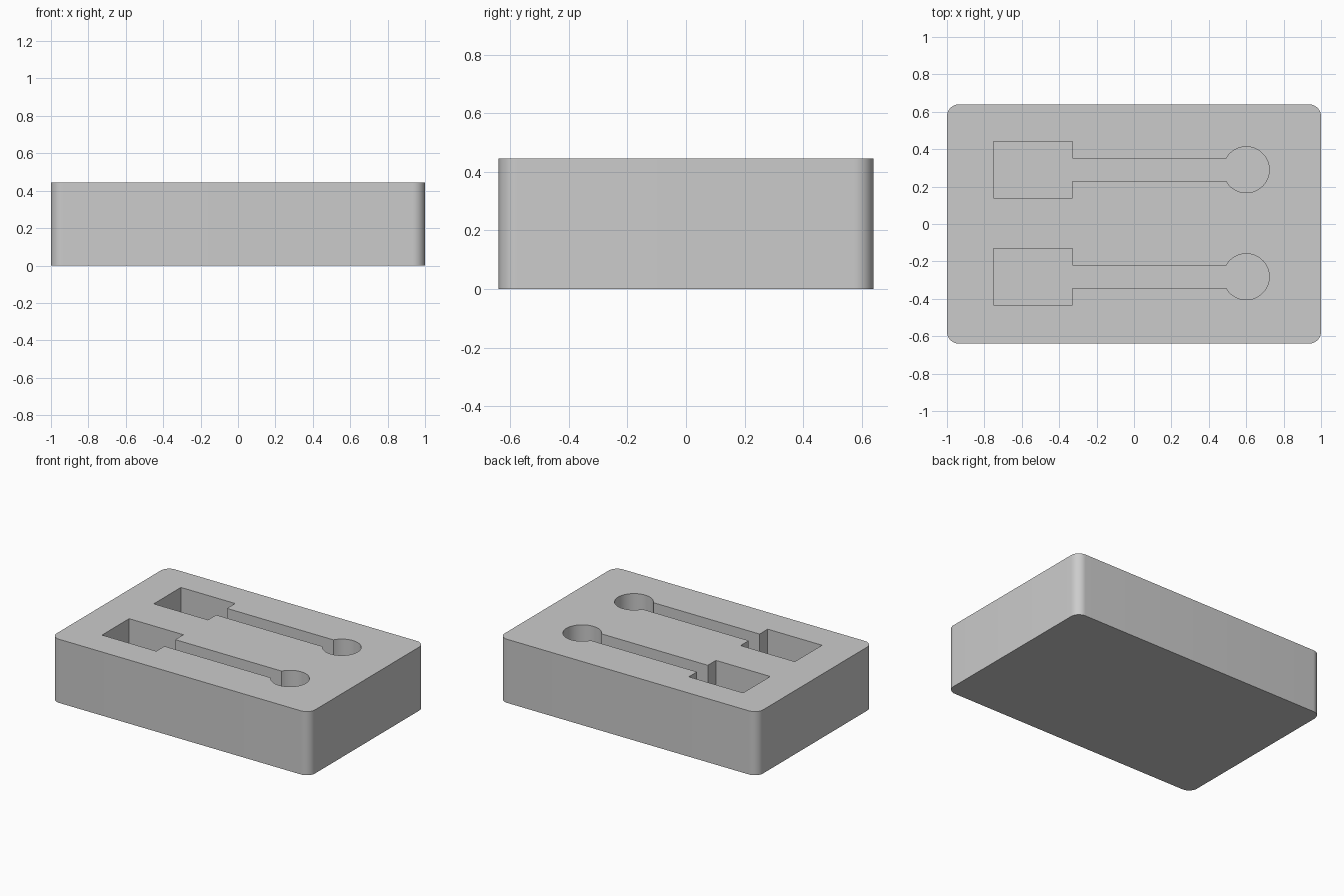
import bpy
import bmesh
from math import cos, sin, pi, asin, sqrt

cube = bpy.data.objects.get("Cube")
if cube:
    bpy.data.objects.remove(cube, do_unlink=True)

grey = bpy.data.materials.new("light grey")
grey.use_nodes = True
colour = (0.6, 0.6, 0.6, 1)
grey.diffuse_color = colour
grey.node_tree.nodes["Principled BSDF"].inputs["Base Color"].default_value = colour


def arc(cx, cy, r, start, end, steps):
    """Points along an arc, both ends included."""
    angles = [start + (end - start) * i / steps for i in range(steps + 1)]
    return [(cx + r * cos(a), cy + r * sin(a)) for a in angles]


def prism(name, outline, bottom, top):
    """Extrude a flat outline between two heights."""
    bm = bmesh.new()
    base = bm.faces.new([bm.verts.new((x, y, bottom)) for x, y in outline])
    side = bmesh.ops.extrude_face_region(bm, geom=[base])
    verts = [v for v in side["geom"] if isinstance(v, bmesh.types.BMVert)]
    bmesh.ops.translate(bm, verts=verts, vec=(0, 0, top - bottom))
    bmesh.ops.recalc_face_normals(bm, faces=bm.faces)
    mesh = bpy.data.meshes.new(name)
    bm.to_mesh(mesh)
    bm.free()
    mesh.materials.append(grey)
    obj = bpy.data.objects.new(name, mesh)
    bpy.context.collection.objects.link(obj)
    return obj


# Block with rounded upright corners
HX, HY, HEIGHT, R = 1.0, 0.64, 0.445, 0.065
outline = []
for i, (sx, sy) in enumerate([(1, 1), (-1, 1), (-1, -1), (1, -1)]):
    outline += arc(sx * (HX - R), sy * (HY - R), R, i * pi / 2, (i + 1) * pi / 2, 12)
block = prism("tray_block", outline, 0, HEIGHT)


# Recess: rectangular pocket, narrow channel and round well in one outline
def recess_outline(cy):
    pocket_left, pocket_right, pocket_half = -0.75, -0.33, 0.15
    channel_half, well_x, well_r = 0.06, 0.6, 0.123
    gap = asin(channel_half / well_r)
    pts = [(pocket_right, cy - channel_half), (pocket_right, cy - pocket_half),
           (pocket_left, cy - pocket_half), (pocket_left, cy + pocket_half),
           (pocket_right, cy + pocket_half), (pocket_right, cy + channel_half)]
    return pts + arc(well_x, cy, well_r, pi - gap, -pi + gap, 48)


FLOOR = 0.165
bpy.context.view_layer.objects.active = block
for cy in (0.29, -0.282):
    cutter = prism("recess_cutter", recess_outline(cy), FLOOR, HEIGHT + 0.1)
    cutter.hide_render = True
    cut = block.modifiers.new("recess", "BOOLEAN")
    cut.operation = "DIFFERENCE"
    cut.solver = "EXACT"
    cut.object = cutter
    bpy.ops.object.modifier_apply(modifier=cut.name)
    bpy.data.objects.remove(cutter, do_unlink=True)

# Smooth the curved walls, keep the rims sharp
bpy.ops.object.select_all(action="DESELECT")
block.select_set(True)
bpy.ops.object.shade_smooth_by_angle(angle=pi / 6)
